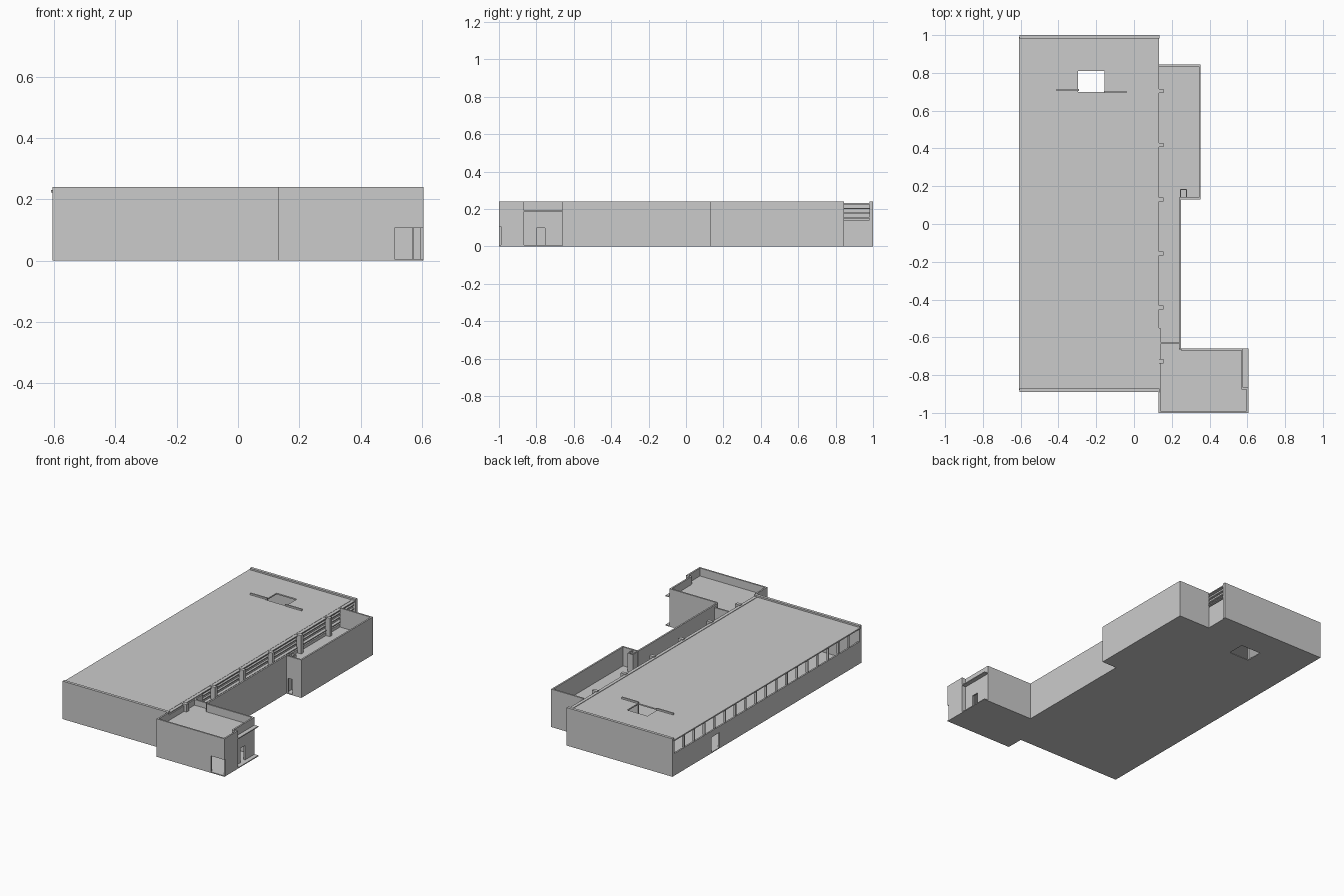
import bpy, bmesh

T = 0.01  # wall thickness


def boxes(name, items):
    """One object made of boxes given as (x0, x1, y0, y1, z0, z1)."""
    bm = bmesh.new()
    for x0, x1, y0, y1, z0, z1 in items:
        vs = bmesh.ops.create_cube(bm, size=1)["verts"]
        for v in vs:
            v.co.x = x0 if v.co.x < 0 else x1
            v.co.y = y0 if v.co.y < 0 else y1
            v.co.z = z0 if v.co.z < 0 else z1
    me = bpy.data.meshes.new(name)
    bm.to_mesh(me)
    bm.free()
    ob = bpy.data.objects.new(name, me)
    bpy.context.collection.objects.link(ob)
    return ob


def plate(name, outline, z0, z1):
    """Flat slab extruded from a plan outline."""
    bm = bmesh.new()
    f = bm.faces.new([bm.verts.new((x, y, z0)) for x, y in outline])
    r = bmesh.ops.extrude_face_region(bm, geom=[f])
    for v in r["geom"]:
        if isinstance(v, bmesh.types.BMVert):
            v.co.z = z1
    bmesh.ops.recalc_face_normals(bm, faces=bm.faces)
    me = bpy.data.meshes.new(name)
    bm.to_mesh(me)
    bm.free()
    ob = bpy.data.objects.new(name, me)
    bpy.context.collection.objects.link(ob)
    return ob


def cut(ob, box):
    c = boxes(ob.name + "_cutter", [box])
    c.hide_render = True
    c.hide_viewport = True
    c.display_type = "WIRE"
    m = ob.modifiers.new("opening", "BOOLEAN")
    m.operation = "DIFFERENCE"
    m.solver = "EXACT"
    m.object = c


SHAFT = (-0.297, -0.155, 0.70, 0.81, -0.1, 0.4)

# Ground floor following the whole plan
floor = plate("floor_slab", [
    (-0.605, -0.89), (0.13, -0.89), (0.13, -1), (0.605, -1), (0.605, -0.66),
    (0.248, -0.66), (0.248, 0.13), (0.353, 0.13), (0.353, 0.845),
    (0.13, 0.845), (0.13, 1), (-0.605, 1)], 0, 0.006)
cut(floor, SHAFT)

# Hall roof with the opening
roof = boxes("hall_roof", [(-0.61, 0.11, -0.88, 0.99, 0.222, 0.23)])
cut(roof, SHAFT)

# Hall end walls rise above the roof as parapets
boxes("hall_front_wall", [(-0.605, 0.135, -0.89, -0.872, 0, 0.24)])
boxes("hall_back_wall", [(-0.605, 0.135, 0.982, 1.0, 0, 0.24)])

# Left wall: solid base with a door opening, window band above
SILL = 0.14
boxes("hall_left_wall", [(-0.605, -0.595, -0.872, 0.53, 0, SILL),
                         (-0.605, -0.595, 0.61, 0.982, 0, SILL),
                         (-0.605, -0.595, 0.53, 0.61, 0.1, SILL)])
BAYS = 18
step = (0.982 + 0.872) / BAYS
boxes("window_mullions", [
    (-0.605, -0.59, -0.872 + i * step - 0.003, -0.872 + i * step + 0.003,
     SILL, 0.222) for i in range(BAYS + 1)])

# Right wall of the hall with clerestory panel and rails
boxes("hall_right_wall", [(0.12, 0.13, -0.872, 0.982, 0, SILL)])
boxes("clerestory_panel", [(0.109, 0.113, -0.872, 0.982, SILL, 0.228)])
boxes("clerestory_rails", [
    (0.113, x1, -0.872, 0.982, z, z + 0.006)
    for z, x1 in ((0.150, 0.133), (0.175, 0.126), (0.20, 0.126), (0.225, 0.133))])

# Row of columns beside the clerestory
boxes("columns", [(0.125, 0.157, y - 0.011, y + 0.011, 0, 0.236)
                  for y in (0.705, 0.418, 0.13, -0.157, -0.442, -0.727)])

# Thin partitions poking through the hall roof beside the opening
boxes("partitions", [(-0.41, -0.29, 0.704, 0.714, 0, 0.24),
                     (-0.158, -0.04, 0.694, 0.704, 0, 0.24)])

# Back annex, door in its front wall, small lobby behind the door
boxes("back_annex_walls", [
    (0.353 - T, 0.353, 0.13, 0.845, 0, 0.24),
    (0.13, 0.353 - T, 0.845 - T, 0.845, 0, 0.24),
    (0.29, 0.353 - T, 0.13, 0.13 + T, 0, 0.24),
    (0.248 - T, 0.258, 0.13, 0.13 + T, 0, 0.24),
    (0.258, 0.29, 0.13, 0.13 + T, 0.1, 0.24)])
boxes("lobby", [(0.243, 0.249, 0.13, 0.185, 0, 0.235),
                (0.274, 0.280, 0.14, 0.185, 0.1, 0.235),
                (0.243, 0.280, 0.179, 0.185, 0, 0.235)])

# Corridor wall linking both annexes
boxes("corridor_wall", [(0.248 - T, 0.248, -0.66, 0.13, 0, 0.24)])

# Lower roof over corridor and back annex
plate("low_annex_roof", [
    (0.125, -0.63), (0.24, -0.63), (0.24, 0.135), (0.348, 0.135),
    (0.348, 0.84), (0.125, 0.84)], 0.112, 0.12)

# Front annex walls, corner opening on the front, recessed entrance at right
boxes("front_annex_walls", [
    (0.13, 0.51, -1, -1 + T, 0, 0.24),
    (0.51, 0.605, -1, -1 + T, 0.107, 0.24),
    (0.605 - T, 0.605, -1 + T, -0.865, 0, 0.24),
    (0.57, 0.605 - T, -0.875, -0.865, 0, 0.24),
    (0.13, 0.14, -1 + T, -0.89, 0, 0.24),
    (0.13, 0.14, -0.89, -0.55, 0.12, 0.225),
    (0.248, 0.578, -0.66 - T, -0.66, 0, 0.24),
    (0.14, 0.24, -0.635, -0.625, 0.11, 0.225)])
boxes("entrance_wall", [
    (0.568, 0.578, -0.865, -0.80, 0, 0.24),
    (0.568, 0.578, -0.755, -0.67, 0, 0.24),
    (0.568, 0.578, -0.80, -0.755, 0.097, 0.24)])
boxes("front_annex_roof", [(0.135, 0.57, -0.995, -0.665, 0.182, 0.19),
                           (0.57, 0.6, -0.995, -0.87, 0.182, 0.19),
                           (0.135, 0.24, -0.665, -0.63, 0.182, 0.19)])
boxes("entrance_canopy", [(0.578, 0.605, -0.865, -0.66, 0.185, 0.191)])
